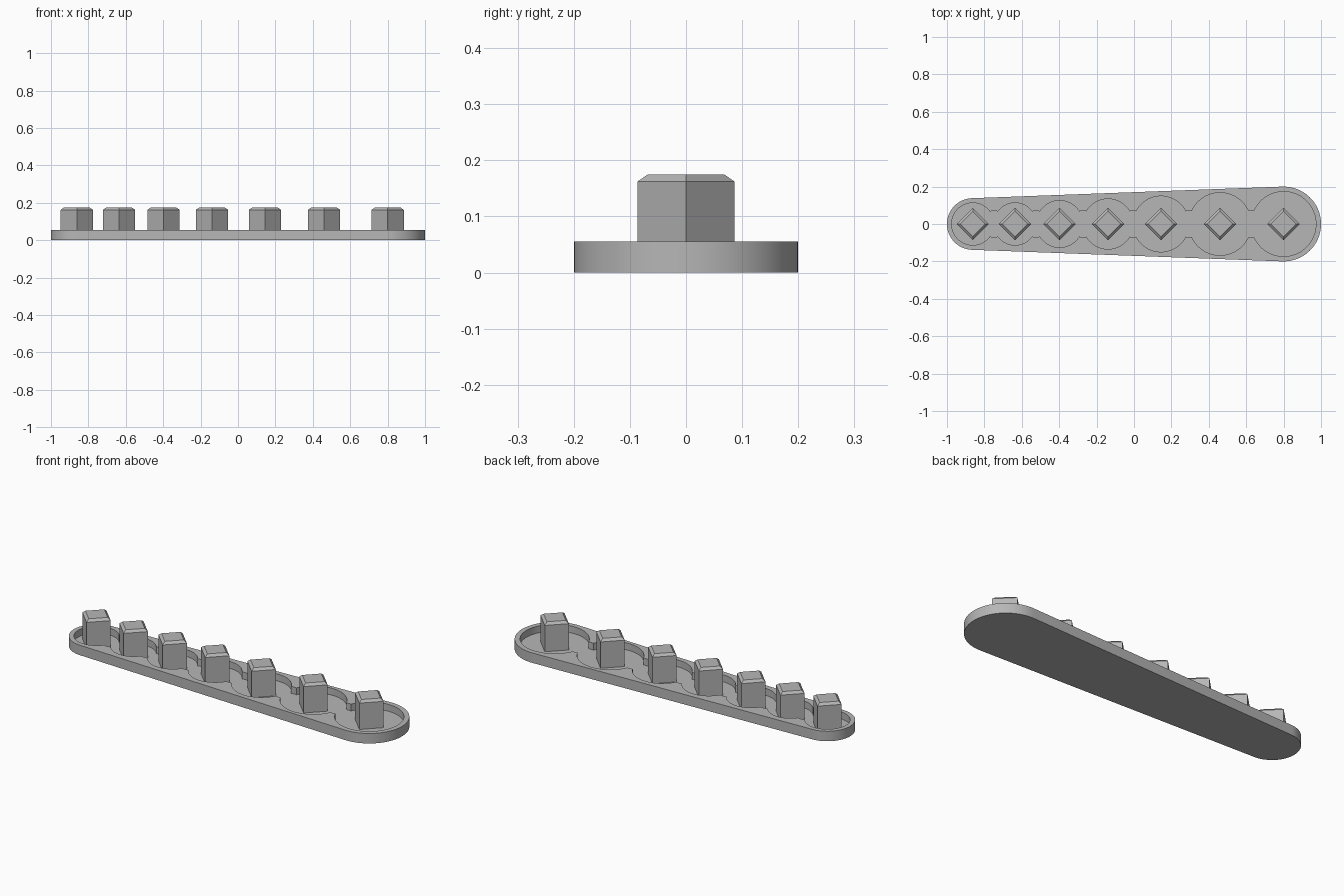
import bpy, bmesh
from math import pi, asin, cos, sin, radians

if "Cube" in bpy.data.objects:
    bpy.data.objects.remove(bpy.data.objects["Cube"])

CENTRES = [-0.862, -0.636, -0.398, -0.139, 0.144, 0.46, 0.8]
END_SMALL, END_LARGE = 0.138, 0.2
NECK = 0.07
RIM_Z, FLOOR_Z = 0.055, 0.017
PEG_HALF, PEG_TOP, CHAMFER_Z, TOP_HALF = 0.0865, 0.175, 0.162, 0.068

grey = bpy.data.materials.new("plain grey")
grey.use_nodes = True
colour = (0.47, 0.47, 0.47, 1)
grey.diffuse_color = colour
grey.node_tree.nodes["Principled BSDF"].inputs["Base Color"].default_value = colour


def arc(cx, r, start, end, steps):
    """Points along an arc centred on the long axis."""
    angles = [start + (end - start) * i / steps for i in range(steps + 1)]
    return [(cx + r * cos(a), r * sin(a)) for a in angles]


def finish(bm, name):
    bmesh.ops.recalc_face_normals(bm, faces=bm.faces)
    mesh = bpy.data.meshes.new(name)
    bm.to_mesh(mesh)
    bm.free()
    mesh.materials.append(grey)
    obj = bpy.data.objects.new(name, mesh)
    bpy.context.collection.objects.link(obj)
    return obj


def loop(bm, points, z):
    return [bm.verts.new((x, y, z)) for x, y in points]


def bridge(bm, low, high):
    n = len(low)
    for i in range(n):
        j = (i + 1) % n
        bm.faces.new((low[i], low[j], high[j], high[i]))


# Tapered outer outline: two end arcs joined by tangent lines
tilt = pi / 2 + asin((END_LARGE - END_SMALL) / (CENTRES[-1] - CENTRES[0]))
outer = arc(CENTRES[-1], END_LARGE, -tilt, tilt, 40)
outer += arc(CENTRES[0], END_SMALL, tilt, 2 * pi - tilt, 40)

# Pocket radii: each round pocket touches the next
radii = [0.113]
for a, b in zip(CENTRES, CENTRES[1:]):
    radii.append(b - a - radii[-1])

# Upper pocket outline: big arcs joined by small round necks, then mirrored
upper = []
last = len(CENTRES) - 1
for i, (c, r) in enumerate(zip(CENTRES, radii)):
    half = asin(NECK / (2 * r))
    start = pi if i == 0 else pi - 2 * half
    end = 0 if i == last else 2 * half
    upper += arc(c, r, start, end, 32)
    if i < last:
        next_half = asin(NECK / (2 * radii[i + 1]))
        neck = arc(c + r, NECK, pi / 2 + half, pi / 2 - next_half, 6)
        upper += neck[1:-1]
pocket = upper + [(x, -y) for x, y in reversed(upper[1:-1])]

# Tray with sunken pocket
bm = bmesh.new()
base, rim = loop(bm, outer, 0), loop(bm, outer, RIM_Z)
floor, lip = loop(bm, pocket, FLOOR_Z), loop(bm, pocket, RIM_Z)
bm.faces.new(base)
bm.faces.new(floor)
bridge(bm, base, rim)
bridge(bm, floor, lip)
rim_edges = [e for e in bm.edges if all(v.co.z > RIM_Z - 0.001 for v in e.verts)]
bmesh.ops.triangle_fill(bm, edges=rim_edges, use_beauty=True, normal=(0, 0, 1))
tray = finish(bm, "tray")
bpy.context.view_layer.objects.active = tray
tray.select_set(True)
bpy.ops.object.shade_smooth_by_angle(angle=radians(30))
tray.select_set(False)

# Square pegs set cornerwise, with chamfered tops
for number, c in enumerate(CENTRES, 1):
    bm = bmesh.new()
    levels = [(PEG_HALF, FLOOR_Z - 0.004), (PEG_HALF, CHAMFER_Z), (TOP_HALF, PEG_TOP)]
    rings = [loop(bm, arc(c, h, 0, 1.5 * pi, 3), z) for h, z in levels]
    for low, high in zip(rings, rings[1:]):
        bridge(bm, low, high)
    bm.faces.new(rings[0])
    bm.faces.new(rings[-1])
    finish(bm, f"peg_{number}")
